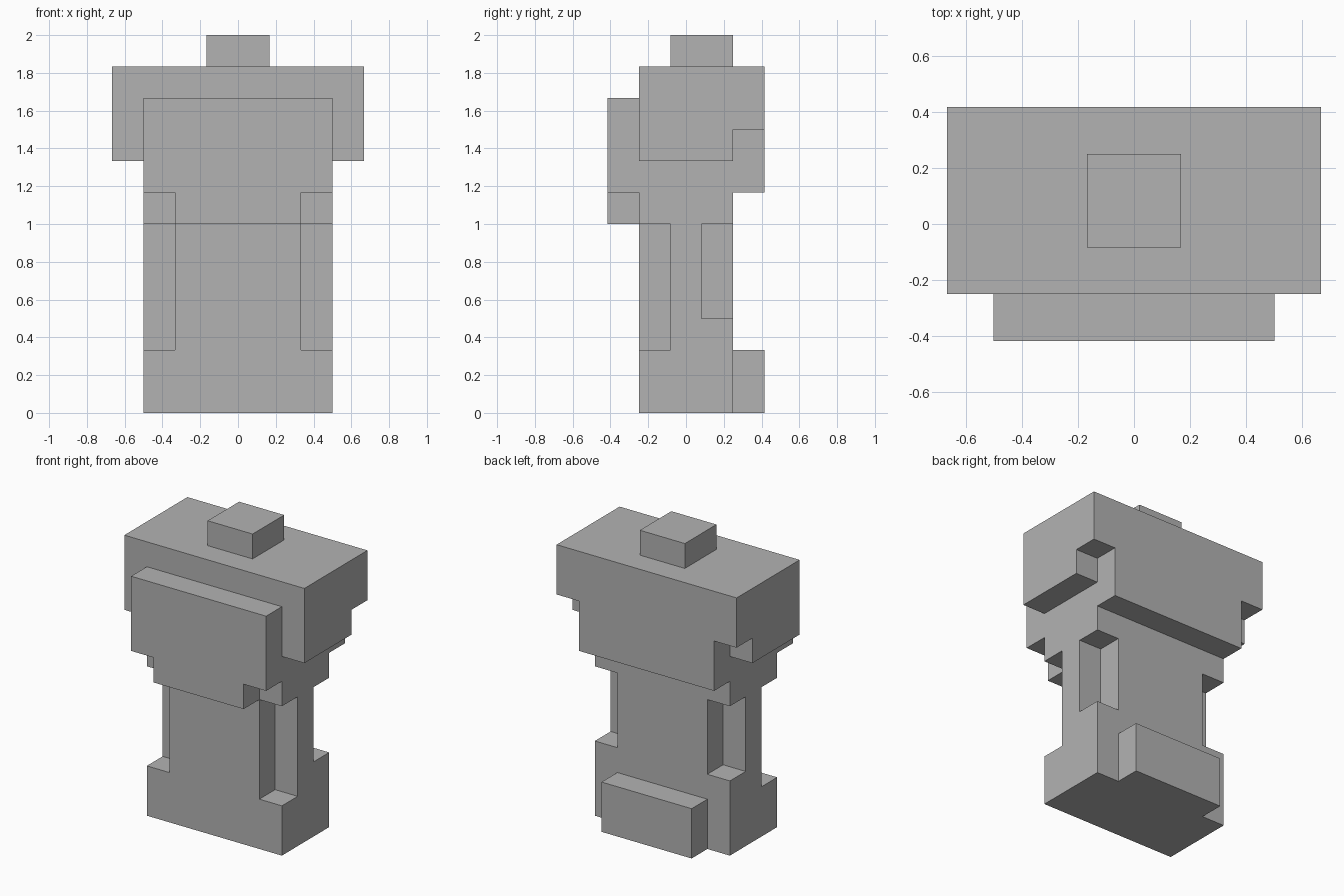
import bpy
import bmesh
from mathutils import Vector

if "Cube" in bpy.data.objects:
    bpy.data.objects.remove(bpy.data.objects["Cube"], do_unlink=True)

U = 1 / 6  # one block

grey = bpy.data.materials.new("plain grey")
grey.use_nodes = True
COLOUR = (0.45, 0.45, 0.45, 1)
grey.diffuse_color = COLOUR
grey.node_tree.nodes["Principled BSDF"].inputs["Base Color"].default_value = COLOUR


def extrude(name, profile, start, end, axis="x"):
    """Extrude a profile, in blocks: (y, z) along x, or (x, z) along y."""
    def place(a, b, depth):
        return Vector((depth, a, b) if axis == "x" else (a, depth, b)) * U

    bm = bmesh.new()
    face = bm.faces.new([bm.verts.new(place(a, b, start)) for a, b in profile])
    side = bmesh.ops.extrude_face_region(bm, geom=[face])
    moved = [v for v in side["geom"] if isinstance(v, bmesh.types.BMVert)]
    shift = place(0, 0, end - start)
    bmesh.ops.translate(bm, verts=moved, vec=shift)
    bmesh.ops.recalc_face_normals(bm, faces=bm.faces[:])
    mesh = bpy.data.meshes.new(name)
    bm.to_mesh(mesh)
    bm.free()
    mesh.materials.append(grey)
    obj = bpy.data.objects.new(name, mesh)
    bpy.context.collection.objects.link(obj)
    return obj


def rect(a0, a1, b0, b1):
    return [(a0, b0), (a1, b0), (a1, b1), (a0, b1)]


def mirrored(obj):
    obj.modifiers.new("mirror", "MIRROR").use_axis[0] = True


# Body core, and side panels with front and back corner recesses
extrude("body_core", rect(-1.5, 1.5, 0, 7), -2, 2)
mirrored(extrude("side_panels", [
    (-1.5, 0), (1.5, 0), (1.5, 3), (0.5, 3), (0.5, 6), (1.5, 6),
    (1.5, 7), (-1.5, 7), (-1.5, 6), (-0.5, 6), (-0.5, 2), (-1.5, 2)], 2, 3))

# Upper block, and side blocks notched at the lower back corner
extrude("upper_block", rect(-1.5, 2.5, 7, 11), -3, 3)
mirrored(extrude("upper_sides", [
    (-1.5, 8), (1.5, 8), (1.5, 9), (2.5, 9), (2.5, 11), (-1.5, 11)], 3, 4))

# Front plate with a narrower lower tab
extrude("front_plate", [
    (-2, 6), (2, 6), (2, 7), (3, 7), (3, 10), (-3, 10), (-3, 7), (-2, 7)],
    -2.5, -1.5, "y")

# Low block at the back, and cap on top
extrude("back_foot", rect(-2, 2, 0, 2), 1.5, 2.5, "y")
extrude("top_cap", rect(-0.5, 1.5, 11, 12), -1, 1)
